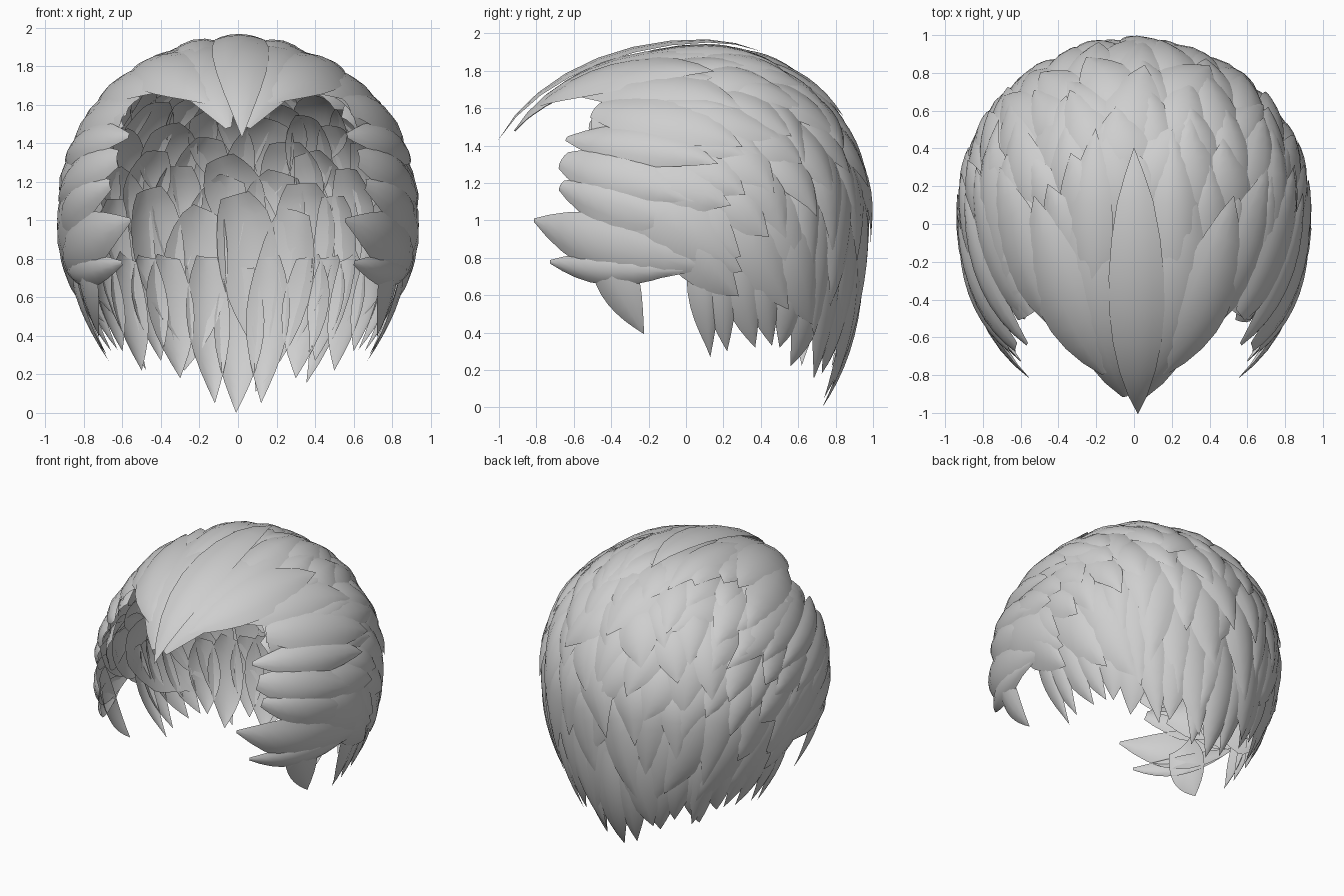
import bpy, bmesh, math, random
from mathutils import Vector

if "Cube" in bpy.data.objects:
    bpy.data.objects.remove(bpy.data.objects["Cube"])

random.seed(4)
grey = bpy.data.materials.new("hair_grey")
grey.diffuse_color = (0.62, 0.62, 0.62, 1)
grey.use_nodes = True
grey.node_tree.nodes["Principled BSDF"].inputs["Base Color"].default_value = grey.diffuse_color

# Scalp: an ellipsoid that reaches further to the front and downwards, narrowing at the nape
CY, CZ = 0.1, 1.05
RX, RZ_UP, RZ_DOWN, RY_FRONT, RY_BACK = 0.925, 0.89, 1.5, 1.2, 0.88
NARROW = 0.55


def to_real(d):
    low = min(0.0, d.z)
    return Vector((d.x * RX * (1 - NARROW * low * low),
                   CY + d.y * (RY_BACK if d.y > 0 else RY_FRONT),
                   CZ + d.z * (RZ_UP if d.z > 0 else RZ_DOWN)))


def unit_y(y):
    return (y - CY) / (RY_BACK if y > CY else RY_FRONT)


def unit_z(z):
    return (z - CZ) / (RZ_UP if z > CZ else RZ_DOWN)


def root_left(a, b):
    return math.sqrt(max(0.0, 1 - a * a - b * b))


def on_top(x, y):
    a, b = x / RX, unit_y(y)
    return Vector((a, b, root_left(a, b))).normalized()


def on_side(y, z):
    a, b = unit_y(y), unit_z(z)
    return Vector((root_left(a, b), a, b)).normalized()


def on_back(x, z):
    b = unit_z(z)
    a = x / RX / (1 - NARROW * b * b)
    return Vector((a, root_left(a, b), b)).normalized()


# One lock: an arched, pointed leaf that follows a path over the scalp
def add_lock(bm, path, width, start=0.13, low=0.965, high=1.0, bulge=0.03):
    n, rows = len(path) - 1, []
    for i, d in enumerate(path):
        t = i / n
        tangent = path[min(i + 1, n)] - path[max(i - 1, 0)]
        side = tangent.cross(d).normalized()
        w = max(0.0, math.sin(math.pi * (start + (1 - start) * t)))
        row = []
        for u in (-1, -0.55, 0, 0.55, 1):
            p = (d + side * u * w * width).normalized()
            p *= low + (high - low) * t + bulge * w * (1 - u * u)
            row.append(bm.verts.new(to_real(p)))
        rows.append(row)
    for a, b in zip(rows, rows[1:]):
        for j in range(4):
            bm.faces.new((a[j], a[j + 1], b[j + 1], b[j]))


def arc(a, b, n=9):
    return [a.slerp(b, i / n) for i in range(n + 1)]


def flip(d):
    return Vector((-d.x, d.y, d.z))


def finish(bm, name):
    bmesh.ops.remove_doubles(bm, verts=bm.verts, dist=0.0001)
    mesh = bpy.data.meshes.new(name)
    bm.to_mesh(mesh)
    bm.free()
    mesh.materials.append(grey)
    ob = bpy.data.objects.new(name, mesh)
    bpy.context.collection.objects.link(ob)
    bpy.ops.object.select_all(action='DESELECT')
    ob.select_set(True)
    bpy.context.view_layer.objects.active = ob
    bpy.ops.object.shade_smooth_by_angle(angle=math.radians(40))


# Combing direction: backwards at the front, downwards at the back
def flow(d, turn):
    s = min(1, max(0, (d.y + 0.2) / 1.25))
    v = Vector((turn, 1 - s, -(0.22 + 0.6 * s)))
    return (v - d * v.dot(d)).normalized()


def walk(d, step, count, turn):
    out = []
    for _ in range(count):
        d = (d + flow(d, turn) * step).normalized()
        out.append(d)
    return out


def covered(p):
    if p.z > 1.66:
        return p.y > -0.24
    if p.y < -0.27:
        return False
    if p.y < 0.1:
        return p.z > 0.93
    return p.z > 0.84 - 0.3 * (p.y - 0.1) / 0.75


# Overlapping locks covering the crown, sides and back
bm = bmesh.new()
N = 240
for k in range(N):
    z = 1 - 2 * (k + 0.5) / N
    r, ang = math.sqrt(1 - z * z), k * math.pi * (3 - math.sqrt(5))
    d = Vector((r * math.cos(ang), r * math.sin(ang), z))
    if not covered(to_real(d)):
        continue
    turn = random.uniform(-0.35, 0.35)
    step = random.uniform(0.06, 0.085)
    path = walk(d, -step, 4, turn)[::-1] + [d] + walk(d, step, 5, turn)
    add_lock(bm, path, random.uniform(0.15, 0.2), 0.17, random.uniform(0.9, 0.945),
             random.uniform(1.0, 1.02), 0.04)
finish(bm, "crown_locks")

# Front peak: centre lock, then mirrored pairs (root x, y, tip x, y, half width)
bm = bmesh.new()
add_lock(bm, arc(on_top(0.02, -0.99), on_top(0.0, 0.4)), 0.16, 0, 1.015, 1.02, 0.02)
for x0, y0, x1, y1, w, start in [(0.05, -0.94, 0.3, 0.2, 0.19, 0.03),
                                 (0.16, -0.8, 0.52, 0.15, 0.19, 0.03),
                                 (0.37, -0.58, 0.7, 0.3, 0.17, 0.05),
                                 (0.2, -0.55, 0.2, 0.5, 0.13, 0.03),
                                 (0.57, -0.49, 0.83, 0.3, 0.16, 0.12)]:
    a, b = on_top(x0, y0), on_top(x1, y1)
    for f in (Vector, flip):
        lift = random.uniform(-0.012, 0.008)
        add_lock(bm, arc(f(a), f(b)), w, start, 0.985 + lift, 1.012 + lift, 0.03)
finish(bm, "front_peak")

# Side locks (root y, z, tip y, z, half width, bluntness of root), mirrored
bm = bmesh.new()
for y0, z0, y1, z1, w, start in [(-0.5, 1.58, 0.55, 1.4, 0.17, 0.22),
                                 (-0.66, 1.45, 0.17, 1.3, 0.13, 0.04),
                                 (-0.68, 1.33, 0.05, 1.1, 0.15, 0.12),
                                 (-0.69, 1.19, -0.05, 0.96, 0.13, 0.08),
                                 (-0.5, 1.15, 0.3, 0.73, 0.15, 0.1),
                                 (-0.84, 1.0, 0.13, 0.76, 0.11, 0.02),
                                 (-0.75, 0.77, 0.0, 0.74, 0.06, 0.04),
                                 (-0.15, 1.05, 0.28, 0.6, 0.13, 0.15),
                                 (-0.47, 0.9, -0.22, 0.4, 0.11, 0.25)]:
    a, b = on_side(y0, z0), on_side(y1, z1)
    for f in (Vector, flip):
        add_lock(bm, arc(f(a), f(b)), w, start, 0.97, 1.012, 0.035)
finish(bm, "side_locks")

# Pointed hem behind the ears and along the nape
bm = bmesh.new()
ends = [(on_side(y0, z0), on_side(y1, z1), w) for y0, z0, y1, z1, w in
        [(0.07, 0.9, 0.13, 0.27, 0.08), (0.15, 0.9, 0.22, 0.3, 0.1),
         (0.22, 0.95, 0.37, 0.32, 0.12), (0.36, 0.9, 0.46, 0.33, 0.11)]]
ends += [(on_back(x0, 0.8), on_back(x1, z1), w) for x0, x1, z1, w in
         [(0.17, 0.12, 0.05, 0.14), (0.38, 0.3, 0.18, 0.16), (0.5, 0.4, 0.27, 0.13),
          (0.6, 0.5, 0.22, 0.14), (0.72, 0.6, 0.32, 0.13)]]
for a, b, w in ends:
    for f in (Vector, flip):
        add_lock(bm, arc(f(a), f(b)), w, 0.15, 0.95, 1.0, 0.03)
add_lock(bm, arc(on_back(0.02, 0.75), on_back(-0.01, 0.0)), 0.16, 0.15, 0.97, 1.0, 0.03)
finish(bm, "nape_locks")
